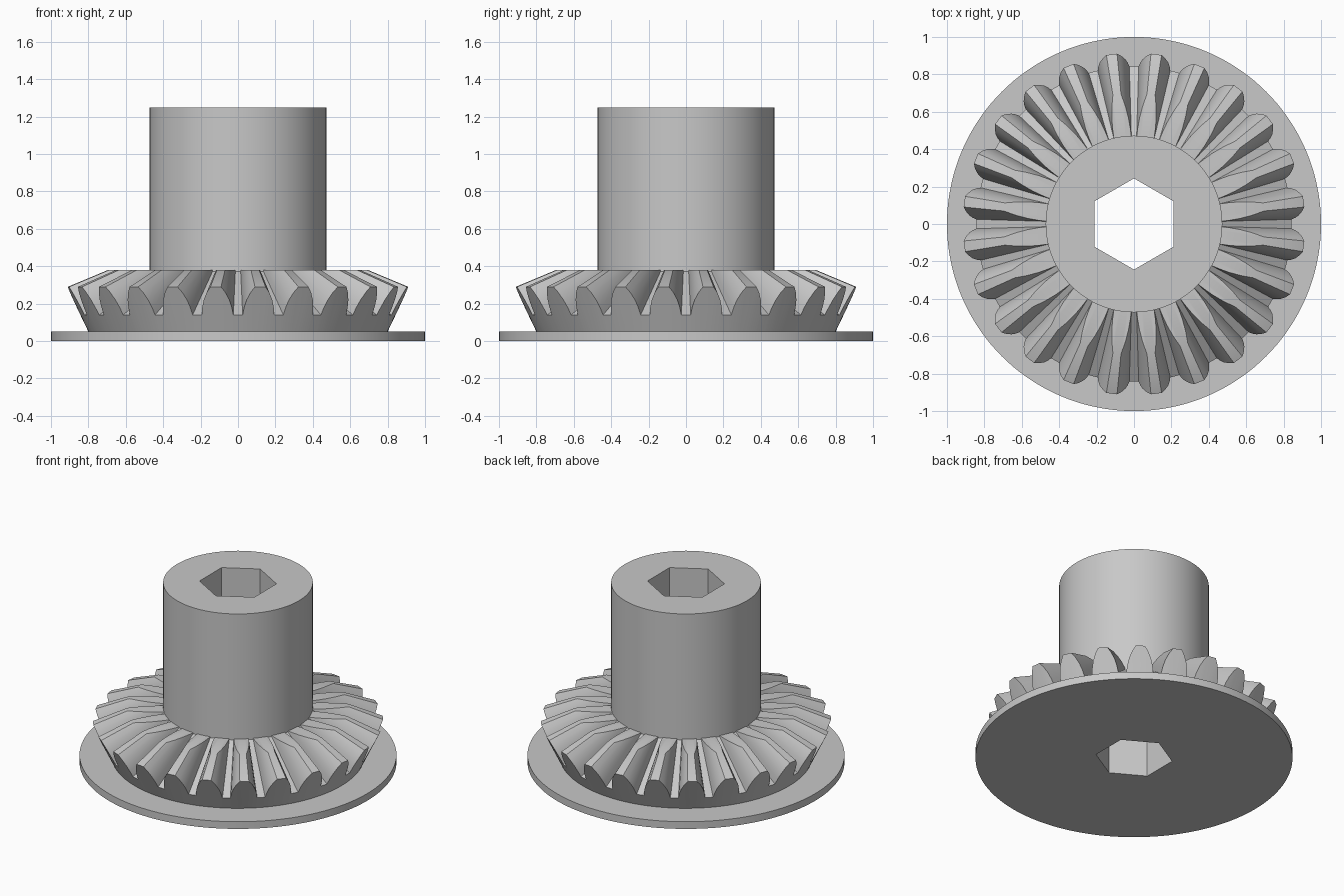
import bpy, bmesh
from math import cos, sin, pi, radians

cube = bpy.data.objects.get("Cube")
if cube:
    bpy.data.objects.remove(cube)

SEGMENTS = 144
TEETH = 24
APEX = 0.67        # height where all tooth lines meet on the axis
GEAR_TOP = 0.38    # flat cut across the teeth

grey = bpy.data.materials.new("plain grey")
grey.use_nodes = True
colour = (0.58, 0.58, 0.58, 1)
grey.diffuse_color = colour
grey.node_tree.nodes["Principled BSDF"].inputs["Base Color"].default_value = colour


def polar(angle, radius, z):
    return (radius * cos(angle), radius * sin(angle), z)


def circle(radius, z):
    return [polar(2 * pi * i / SEGMENTS, radius, z) for i in range(SEGMENTS)]


def hexagon(z, flat=0.211):
    """Hexagon with corners on the y axis, sampled like the circles."""
    ring = []
    for i in range(SEGMENTS):
        a = 2 * pi * i / SEGMENTS
        off = (a + pi / 6) % (pi / 3) - pi / 6
        ring.append(polar(a, flat / cos(off), z))
    return ring


def build(name, rings):
    """Bridge each ring to the next, and the last back to the first."""
    bm = bmesh.new()
    loops = [[bm.verts.new(p) for p in ring] for ring in rings]
    for k, lower in enumerate(loops):
        upper = loops[(k + 1) % len(loops)]
        n = len(lower)
        for i in range(n):
            j = (i + 1) % n
            bm.faces.new((lower[i], lower[j], upper[j], upper[i]))
    bmesh.ops.recalc_face_normals(bm, faces=bm.faces)
    mesh = bpy.data.meshes.new(name)
    bm.to_mesh(mesh)
    bm.free()
    mesh.materials.append(grey)
    obj = bpy.data.objects.new(name, mesh)
    bpy.context.collection.objects.link(obj)
    bpy.ops.object.select_all(action="DESELECT")
    obj.select_set(True)
    bpy.context.view_layer.objects.active = obj
    bpy.ops.object.shade_smooth_by_angle(angle=radians(25))
    return obj


# Base flange and hub, both pierced by the hexagonal bore
build("base_flange", [hexagon(0), circle(1, 0), circle(1, 0.05), hexagon(0.05)])
build("hub", [hexagon(0.05), circle(0.472, 0.05), circle(0.472, 1.25), hexagon(1.25)])

# Half tooth profile on the back cone: (half angle in degrees, height)
half = [(5.8, 0.14), (5.3, 0.18), (4.5, 0.22), (3.2, 0.26), (1.8, 0.29)]
profile = [(-a, z) for a, z in half] + [(a, z) for a, z in reversed(half)]

foot, outer, top, bore_top, bore_foot = [], [], [], [], []
for t in range(TEETH):
    for degrees, z in profile:
        a = 2 * pi * (t + 0.5) / TEETH + radians(degrees)
        r = 0.80 + (z - 0.05) * 0.48            # back cone
        shrink = (APEX - GEAR_TOP) / (APEX - z)  # run toward apex up to the cut
        foot.append(polar(a, 0.80, 0.05))
        outer.append(polar(a, r, z))
        top.append(polar(a, r * shrink, GEAR_TOP))
        bore_top.append(polar(a, 0.44, GEAR_TOP))
        bore_foot.append(polar(a, 0.44, 0.05))

build("bevel_gear_teeth", [foot, outer, top, bore_top, bore_foot])
